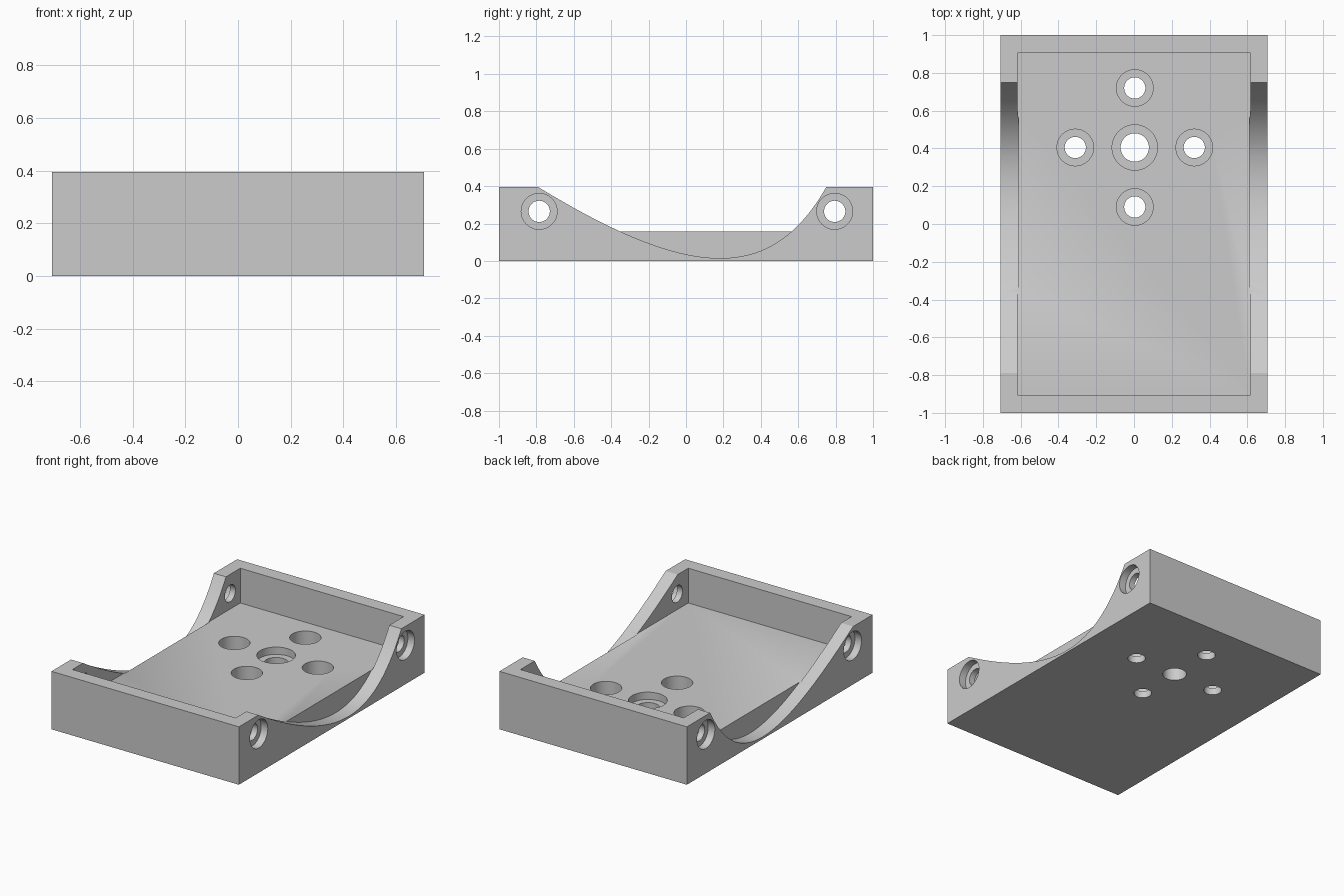
import bpy, bmesh
from math import pi, radians
from mathutils import Matrix, Vector
from mathutils.geometry import interpolate_bezier

if "Cube" in bpy.data.objects:
    bpy.data.objects.remove(bpy.data.objects["Cube"], do_unlink=True)

HALF_X, HALF_Y, HEIGHT, FLOOR = 0.707, 1.0, 0.395, 0.158

grey = bpy.data.materials.new("light_grey")
grey.use_nodes = True
colour = (0.6, 0.6, 0.6, 1)
grey.diffuse_color = colour
grey.node_tree.nodes["Principled BSDF"].inputs["Base Color"].default_value = colour


def finish(name, bm):
    bmesh.ops.recalc_face_normals(bm, faces=bm.faces)
    mesh = bpy.data.meshes.new(name)
    bm.to_mesh(mesh)
    bm.free()
    mesh.materials.append(grey)
    ob = bpy.data.objects.new(name, mesh)
    bpy.context.collection.objects.link(ob)
    return ob


def box(name, x, y, z0, z1):
    bm = bmesh.new()
    bmesh.ops.create_cube(bm, size=1, matrix=Matrix.Translation((0, 0, (z0 + z1) / 2))
                          @ Matrix.Diagonal((2 * x, 2 * y, z1 - z0, 1)))
    return finish(name, bm)


def stepped_hole(name, place, r_hole, r_bore, depth, through):
    """Counterbored hole cutter: local z = 0 is the surface, drilled towards -z."""
    bm = bmesh.new()
    rings = []
    for r, z in ((r_bore, 0.03), (r_bore, -depth), (r_hole, -depth), (r_hole, -through)):
        ring = bmesh.ops.create_circle(bm, segments=48, radius=r,
                                       matrix=Matrix.Translation((0, 0, z)))["verts"]
        rings.append(ring)
    for a, b in zip(rings, rings[1:]):
        for i in range(48):
            j = (i + 1) % 48
            bm.faces.new((a[i], a[j], b[j], b[i]))
    bm.faces.new(rings[0])
    bm.faces.new(rings[-1])
    bm.transform(place)
    return finish(name, bm)


def side_scoop(name, side):
    """Curved cut through one long side wall."""
    ctrl = [Vector((y, z, 0)) for y, z in
            ((-0.79, HEIGHT), (0.04, -0.112), (0.46, -0.112), (0.75, HEIGHT))]
    curve = interpolate_bezier(*ctrl, 49)
    outline = [(p.x, p.y) for p in curve] + [(0.75, 0.6), (-0.79, 0.6)]
    bm = bmesh.new()
    face = bm.faces.new([bm.verts.new((side * 0.611, y, z)) for y, z in outline])
    new = bmesh.ops.extrude_face_region(bm, geom=[face])["geom"]
    bmesh.ops.translate(bm, vec=(side * 0.2, 0, 0),
                        verts=[v for v in new if isinstance(v, bmesh.types.BMVert)])
    return finish(name, bm)


# Block and open tray
tray = box("tray", HALF_X, HALF_Y, 0, HEIGHT)
cutters = [box("cavity_cutter", 0.616, 0.904, FLOOR, 0.7)]

# Side scoops and side screw holes
for side in (-1, 1):
    cutters.append(side_scoop("scoop_cutter", side))
    for y in (-0.785, 0.795):
        place = (Matrix.Translation((side * HALF_X, y, 0.265))
                 @ Matrix.Rotation(side * pi / 2, 4, "Y"))
        cutters.append(stepped_hole("side_hole_cutter", place, 0.057, 0.096, 0.05, 0.2))

# Floor holes: a central one with four around it
pitch = 0.315
for dx, dy in ((0, 0), (1, 0), (-1, 0), (0, 1), (0, -1)):
    place = Matrix.Translation((0.004 + dx * pitch, 0.405 + dy * pitch, FLOOR))
    sizes = (0.056, 0.097, 0.11) if dx or dy else (0.075, 0.12, 0.05)
    cutters.append(stepped_hole("floor_hole_cutter", place, *sizes, 0.3))

# Cut everything, then keep only the tray
for c in cutters:
    mod = tray.modifiers.new(c.name, "BOOLEAN")
    mod.operation, mod.solver, mod.object = "DIFFERENCE", "EXACT", c
    c.hide_render = True
bpy.context.view_layer.update()
result = bpy.data.meshes.new_from_object(tray.evaluated_get(bpy.context.evaluated_depsgraph_get()))
tray.modifiers.clear()
tray.data = result
for c in cutters:
    bpy.data.objects.remove(c, do_unlink=True)
result.materials.clear()
result.materials.append(grey)

bpy.ops.object.select_all(action="DESELECT")
tray.select_set(True)
bpy.context.view_layer.objects.active = tray
bpy.ops.object.shade_smooth_by_angle(angle=radians(30))
